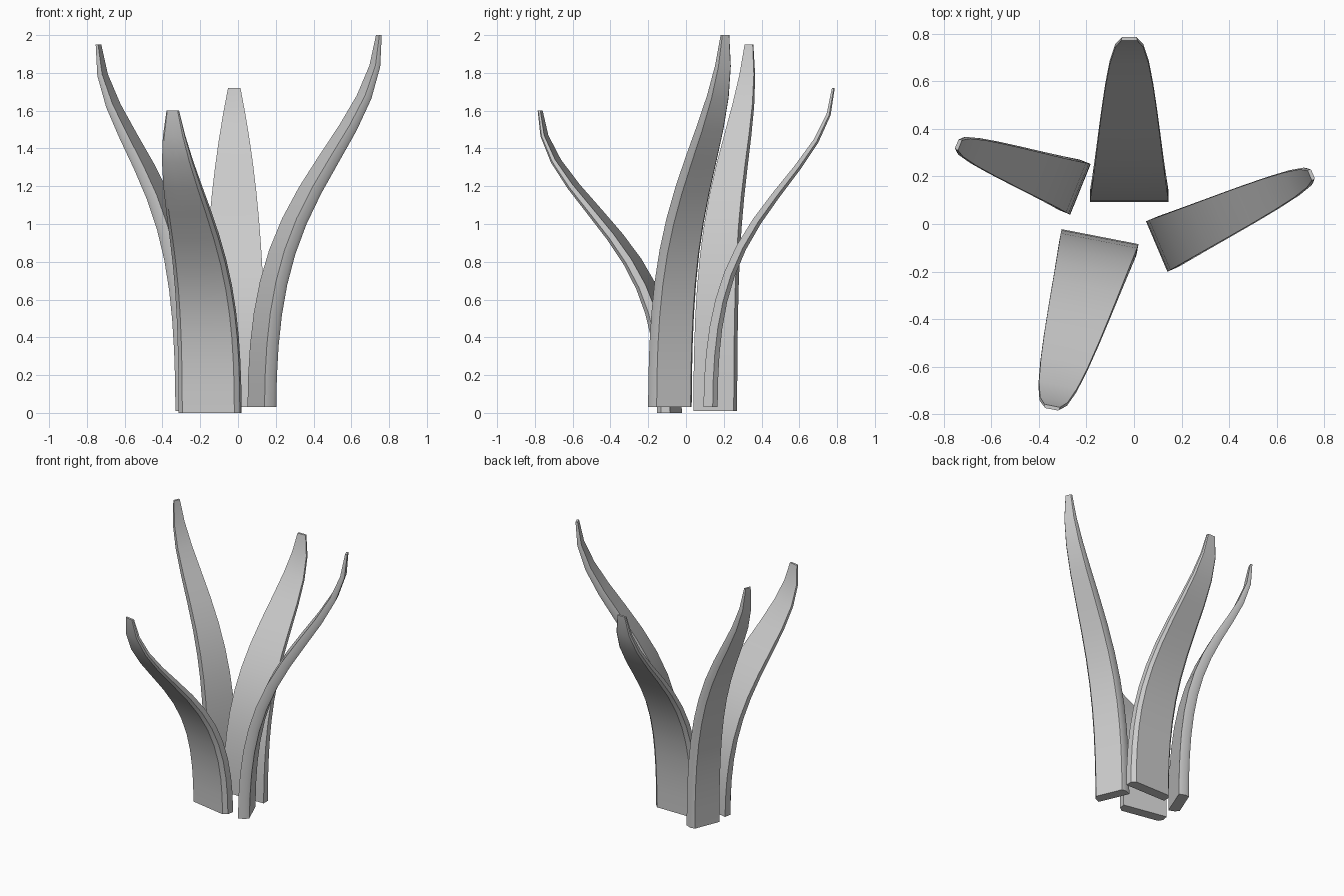
import bpy, bmesh, math
from mathutils import Vector

cube = bpy.data.objects.get("Cube")
if cube:
    bpy.data.objects.remove(cube, do_unlink=True)

grey = bpy.data.materials.new("light grey")
grey.use_nodes = True
colour = (0.6, 0.6, 0.6, 1)
grey.diffuse_color = colour
grey.node_tree.nodes["Principled BSDF"].inputs["Base Color"].default_value = colour

# Half cross-section: flat inner face, chamfered outer corner; mirrored for the other half
HALF_SECTION = [(0, -1), (1, -1), (1, 0.3), (0.85, 1), (0, 1)]
SECTION = HALF_SECTION + [(-u, v) for u, v in reversed(HALF_SECTION[1:-1])]
STEPS = 12


def direction(degrees):
    angle = math.radians(degrees)
    return Vector((math.cos(angle), math.sin(angle), 0))


def lean(t, delay):
    """S-curve: upright at the root, sweeping outwards, upright again at the tip."""
    rise, rest = t ** 1.8, (1 - t) ** 1.8
    return rise / (rise + delay * rest)


def taper(t, power):
    return 1 - 0.8 * t ** power


def loft(bm, loops):
    """Skin consecutive rings and cap both ends."""
    for low, high in zip(loops, loops[1:]):
        for k in range(len(low)):
            bm.faces.new((low[k - 1], low[k], high[k], high[k - 1]))
    bm.faces.new(loops[0])
    bm.faces.new(loops[-1])
    bmesh.ops.recalc_face_normals(bm, faces=bm.faces)


def blade(name, root, top, reach, width, heading, facing, delay, thinning):
    """Curved blade swept from its root towards heading, its broad side turned to facing."""
    root = Vector(root)
    outward = direction(facing)
    across = direction(facing + 90)
    sweep = direction(heading) * reach
    rise = Vector((0, 0, top - root.z))
    params = [i / STEPS for i in range(STEPS + 1)]
    path = [root + sweep * lean(t, delay) + rise * t for t in params]

    bm = bmesh.new()
    loops = []
    for i, t in enumerate(params):
        normal = outward
        if 0 < i < STEPS:
            normal = across.cross(path[i + 1] - path[i - 1]).normalized()
        side = across * width / 2 * taper(t, 2.5)
        depth = normal * 0.0375 * taper(t, thinning)
        loops.append([bm.verts.new(path[i] + side * u + depth * v) for u, v in SECTION])
    loft(bm, loops)

    mesh = bpy.data.meshes.new(name)
    bm.to_mesh(mesh)
    bm.free()
    mesh.materials.append(grey)
    obj = bpy.data.objects.new(name, mesh)
    bpy.context.collection.objects.link(obj)
    bpy.ops.object.select_all(action="DESELECT")
    obj.select_set(True)
    bpy.context.view_layer.objects.active = obj
    bpy.ops.object.shade_smooth_by_angle(angle=math.radians(40))


# Two broad blades that thin early
blade("back_blade", root=(-0.02, 0.13, 0.03), top=1.72, reach=0.65, width=0.33,
      heading=90, facing=90, delay=3, thinning=1.5)
blade("front_blade", root=(-0.15, -0.09, 0), top=1.6, reach=0.71, width=0.33,
      heading=254, facing=259, delay=2.5, thinning=1.5)

# Two tall narrow blades that stay thick
blade("left_blade", root=(0.13, -0.08, 0.03), top=2, reach=0.68, width=0.23,
      heading=25, facing=23, delay=2.6, thinning=3.5)
blade("right_blade", root=(-0.26, 0.16, 0.01), top=1.95, reach=0.51, width=0.23,
      heading=160, facing=158, delay=3.5, thinning=3.5)
